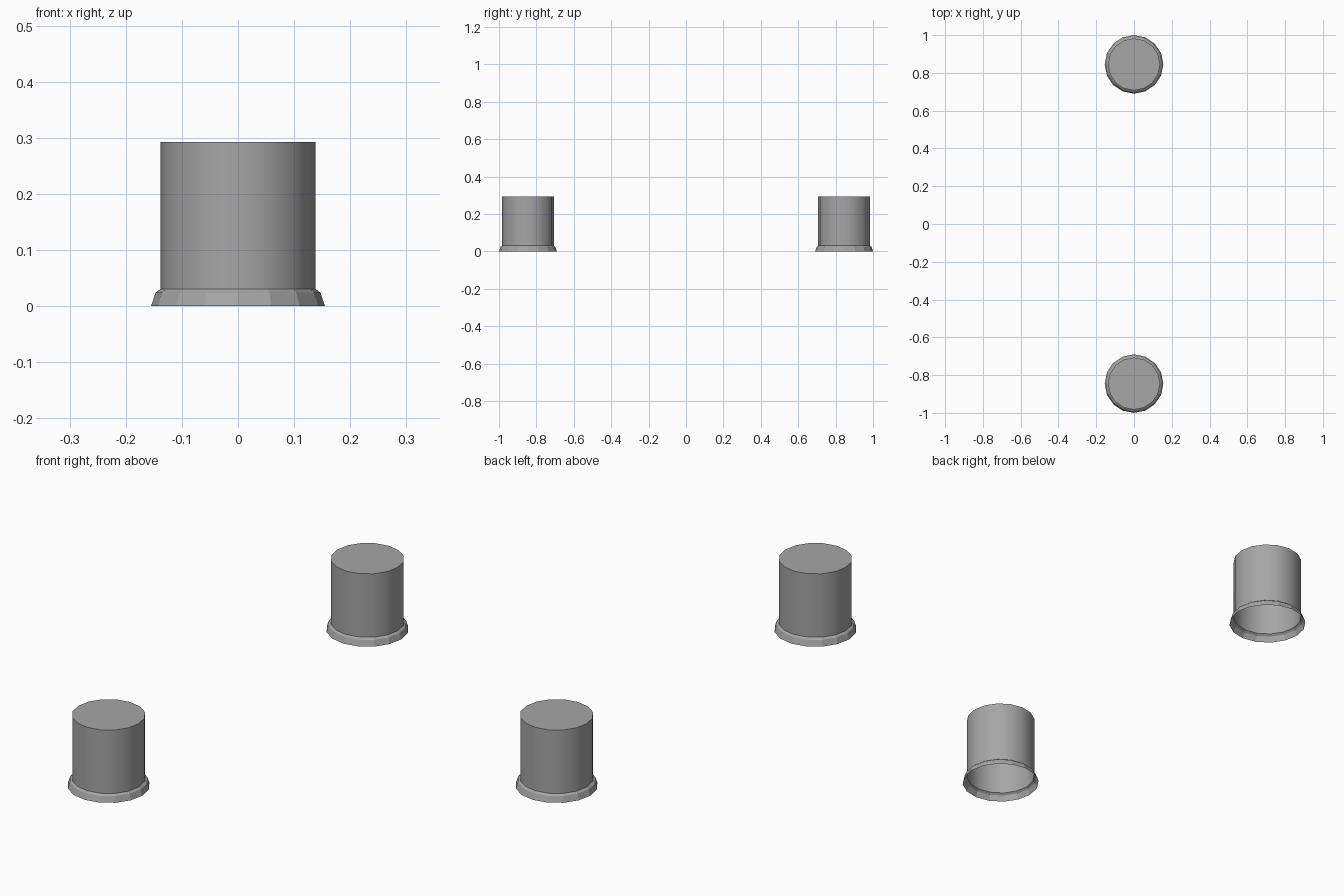
import bpy, bmesh, math

SIDES = 16
OFFSET = 0.845

if "Cube" in bpy.data.objects:
    bpy.data.objects.remove(bpy.data.objects["Cube"], do_unlink=True)

# Single grey metal
GREY = (0.38, 0.38, 0.38, 1)
metal = bpy.data.materials.new("grey_metal")
metal.use_nodes = True
metal.diffuse_color = GREY
metal.node_tree.nodes["Principled BSDF"].inputs["Base Color"].default_value = GREY


def lathe(name, profile, y, cap=False, smooth=False):
    """Turn (radius, height) pairs, listed bottom to top, into an open shell."""
    bm = bmesh.new()
    rings = []
    for r, z in profile:
        angles = [math.tau * i / SIDES for i in range(SIDES)]
        rings.append([bm.verts.new((r * math.cos(a), r * math.sin(a), z)) for a in angles])
    for low, high in zip(rings, rings[1:]):
        for i in range(SIDES):
            j = (i + 1) % SIDES
            bm.faces.new((low[i], low[j], high[j], high[i])).smooth = smooth
    if cap:
        bm.faces.new(rings[-1])
        for v in rings[-1]:
            for e in v.link_edges:
                if e.other_vert(v) in rings[-1]:
                    e.smooth = False
    mesh = bpy.data.meshes.new(name)
    bm.to_mesh(mesh)
    bm.free()
    mesh.materials.append(metal)
    obj = bpy.data.objects.new(name, mesh)
    obj.location.y = y
    bpy.context.collection.objects.link(obj)


for side, y in (("front", -OFFSET), ("back", OFFSET)):
    # Post, hollow and open underneath
    lathe(side + "_post", [(0.138, 0.031), (0.138, 0.293)], y, cap=True, smooth=True)
    # Flared foot with a chamfered shoulder
    lathe(side + "_foot", [(0.155, 0), (0.147, 0.024), (0.138, 0.031)], y)
